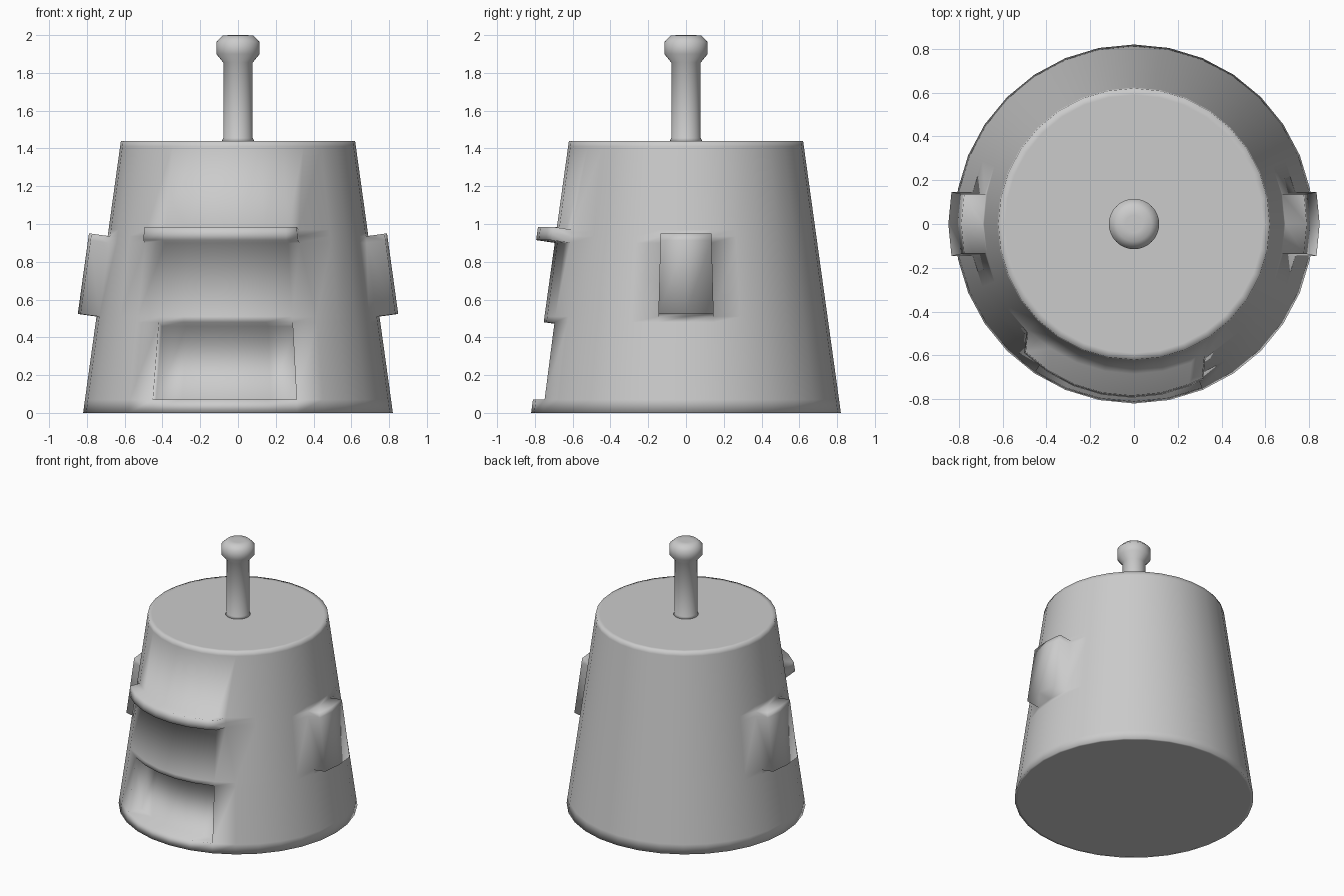
import bpy, bmesh, math
from mathutils import Vector

if "Cube" in bpy.data.objects:
    bpy.data.objects.remove(bpy.data.objects["Cube"])

SEG = 32


def lathe(bm, profile, cap_bottom=True):
    """Revolve (radius, z) points; returns vertex rings and faces keyed by (row, column)."""
    rings = []
    for r, z in profile:
        ring = []
        for j in range(SEG):
            a = -math.pi / 2 + 2 * math.pi * j / SEG
            ring.append(bm.verts.new((r * math.cos(a), r * math.sin(a), z)))
        rings.append(ring)
    faces = {}
    for i in range(len(rings) - 1):
        for j in range(SEG):
            k = (j + 1) % SEG
            faces[i, j] = bm.faces.new((rings[i][j], rings[i][k],
                                        rings[i + 1][k], rings[i + 1][j]))
    bm.faces.new(rings[-1])
    if cap_bottom:
        bm.faces.new(list(reversed(rings[0])))
    bm.normal_update()
    return rings, faces


def push(bm, faces, rows, cols, depth):
    """Extrude a patch of the wall straight along its average normal."""
    patch = [faces[i, j % SEG] for i in rows for j in cols]
    normal = sum((f.normal for f in patch), Vector()).normalized()
    new = bmesh.ops.extrude_face_region(bm, geom=patch)["geom"]
    verts = [g for g in new if isinstance(g, bmesh.types.BMVert)]
    bmesh.ops.translate(bm, verts=verts, vec=normal * depth)
    left = [f for f in patch if f.is_valid]
    if left:
        bmesh.ops.delete(bm, geom=left, context='FACES')


def finish(bm, name):
    bmesh.ops.recalc_face_normals(bm, faces=bm.faces)
    for f in bm.faces:
        f.smooth = True
    mesh = bpy.data.meshes.new(name)
    bm.to_mesh(mesh)
    bm.free()
    ob = bpy.data.objects.new(name, mesh)
    bpy.context.collection.objects.link(ob)
    return ob


# Tapered body: bottom inset, wall rows, top inset
heights = [0, 0.07, 0.48, 0.51, 0.90, 0.935, 0.97, 1.41, 1.44]
wall = [(0.82 - 0.2 * z / 1.44, z) for z in heights]
bm = bmesh.new()
rings, faces = lathe(bm, [(0.80, 0)] + wall + [(0.59, 1.44)])

# The right end of the front ledge stops part-way across a column
end = math.radians(-90 + 28)
for row in (5, 6, 7):
    v = rings[row][3]
    r = math.hypot(v.co.x, v.co.y)
    v.co.x, v.co.y = r * math.cos(end), r * math.sin(end)
bm.normal_update()

push(bm, faces, (2,), range(-3, 2), -0.15)      # front recess
push(bm, faces, (5, 6), range(-4, 3), 0.10)     # front ledge
for first in (7, 23):                           # side blocks
    push(bm, faces, (4, 5), range(first, first + 2), 0.10)
finish(bm, "body")

# Rod with rounded knob on top
bm = bmesh.new()
lathe(bm, [(0.088, 1.435), (0.078, 1.455), (0.078, 1.855), (0.115, 1.90),
           (0.115, 1.965), (0.08, 1.998), (0.04, 2.0)])
finish(bm, "top_rod")
